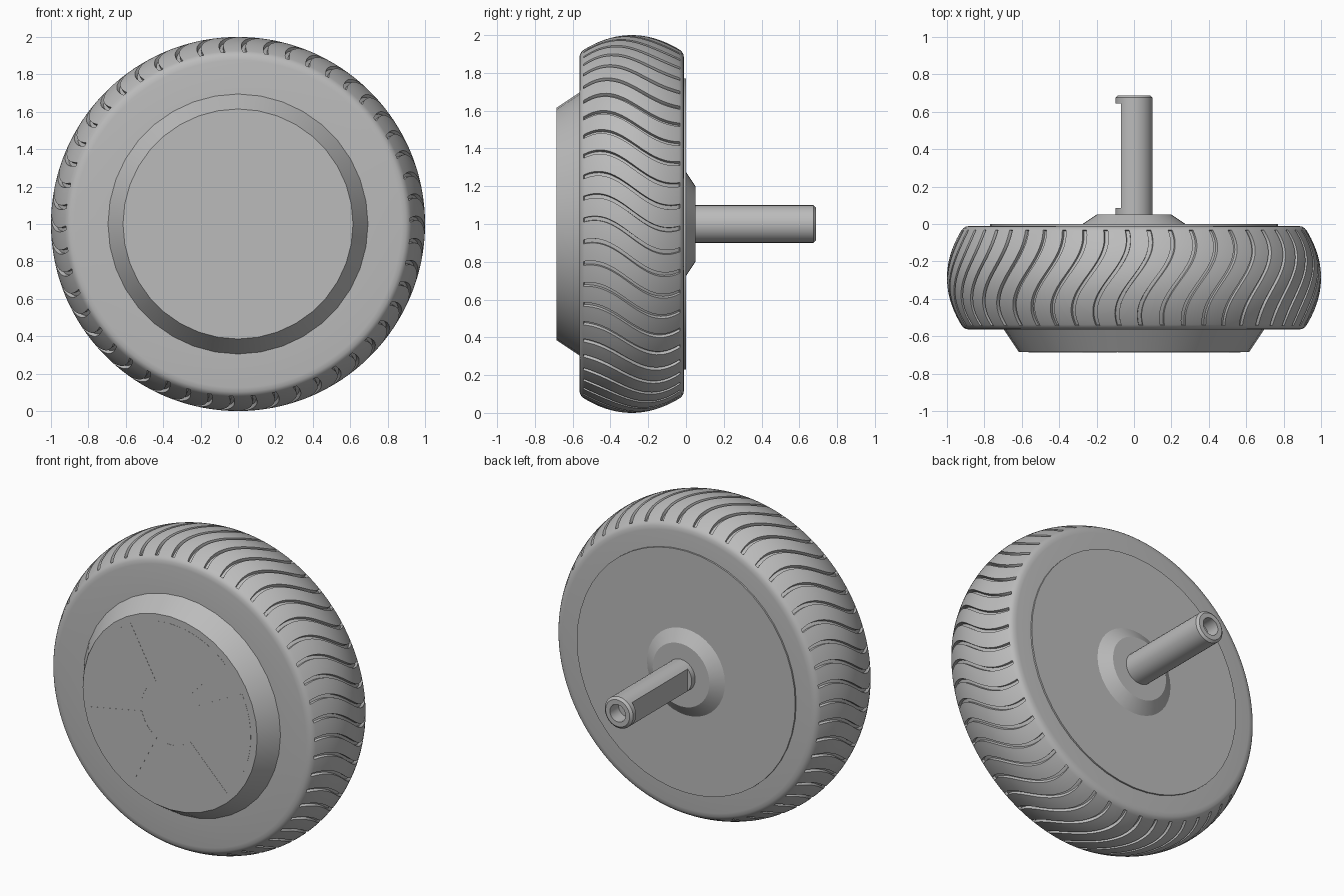
import bpy, bmesh, math

if "Cube" in bpy.data.objects:
    bpy.data.objects.remove(bpy.data.objects["Cube"], do_unlink=True)

grey = bpy.data.materials.new("plain_grey")
grey.use_nodes = True
grey.diffuse_color = (0.5, 0.5, 0.5, 1)
grey.node_tree.nodes["Principled BSDF"].inputs["Base Color"].default_value = (0.5, 0.5, 0.5, 1)


def finish(name, bm, angle=30):
    """Turn a bmesh into a named, shaded object standing on the floor."""
    bmesh.ops.remove_doubles(bm, verts=bm.verts, dist=1e-5)
    bmesh.ops.recalc_face_normals(bm, faces=bm.faces)
    mesh = bpy.data.meshes.new(name)
    bm.to_mesh(mesh)
    bm.free()
    mesh.materials.append(grey)
    obj = bpy.data.objects.new(name, mesh)
    obj.location.z = 1
    bpy.context.collection.objects.link(obj)
    bpy.ops.object.select_all(action="DESELECT")
    obj.select_set(True)
    bpy.context.view_layer.objects.active = obj
    bpy.ops.object.shade_smooth_by_angle(angle=math.radians(angle))
    return obj


def skin(bm, rows):
    """Join closed rows of points with quads."""
    rings = [[bm.verts.new(p) for p in row] for row in rows]
    for a, b in zip(rings, rings[1:]):
        for i in range(len(a)):
            j = (i + 1) % len(a)
            bm.faces.new((a[i], a[j], b[j], b[i]))
    return rings


def lathe(name, profile, segments, flat=None, angle=30):
    """Spin (radius, y) points round the axle; flat = (y0, y1, x limit)."""
    bm = bmesh.new()
    rows = []
    for r, y in profile:
        row = []
        for i in range(segments):
            a = math.tau * i / segments
            x, z = r * math.cos(a), r * math.sin(a)
            if flat and flat[0] <= y <= flat[1]:
                x = max(x, flat[2])
            row.append((x, y, z))
        rows.append(row)
    rings = skin(bm, rows)
    bm.faces.new(rings[0])
    bm.faces.new(rings[-1])
    return finish(name, bm, angle)


# Tyre: crowned tread with S-shaped grooves sunk into the surface
GROOVES, MID, HALF = 50, -0.2875, 0.2775
GROOVE_WIDTH, DEPTH = 0.024, 0.02
pitch = math.tau / GROOVES
crown = [(1 - 1.2 * u * u, u, DEPTH) for u in (-0.25 + 0.02 * i for i in range(26))]
shoulder = [(0.921, 0.256, 0), (0.912, 0.266, 0), (0.898, 0.274, 0), (0.875, HALF, 0), (0.6, HALF, 0)]
tread = [(r, -u, d) for r, u, d in reversed(shoulder)] + crown + shoulder
w = GROOVE_WIDTH / 2
section = [(-w, 0), (-w * 0.85, 1), (w * 0.85, 1), (w, 0)]
section += [(w + (pitch - 2 * w) * k / 4, 0) for k in (1, 2, 3)]

rows = []
for r, u, depth in tread:
    sway = 0.095 * math.sin(2.2 * u / HALF)
    row = []
    for g in range(GROOVES):
        for offset, sunk in section:
            a = g * pitch + offset + sway
            rr = r - depth * sunk
            row.append((rr * math.sin(a), MID + u, rr * math.cos(a)))
    rows.append(row)
bm = bmesh.new()
rings = skin(bm, rows)
bm.faces.new(rings[0])
bm.faces.new(rings[-1])
finish("tyre", bm, 35)

# Front hub cover and thin back plate
lathe("front_hub", [(0.695, -0.55), (0.695, -0.565), (0.615, -0.685)], 36)
lathe("back_plate", [(0.77, -0.02), (0.77, 0)], 48)

# Five very thin panels between the spokes of the hub cover
for k in range(5):
    bm = bmesh.new()
    mid = math.radians(73 + 72 * k)
    angles = [mid + math.radians(s) for s in range(-26, 27, 4)]
    outline = [(0.57, a) for a in angles] + [(0.2, a) for a in reversed(angles)]
    face = bm.faces.new([bm.verts.new((r * math.cos(a), -0.684, r * math.sin(a))) for r, a in outline])
    out = bmesh.ops.extrude_face_region(bm, geom=[face])
    top = [v for v in out["geom"] if isinstance(v, bmesh.types.BMVert)]
    bmesh.ops.translate(bm, verts=top, vec=(0, -0.002, 0))
    finish("hub_panel_%d" % (k + 1), bm)

# Axle flange, and axle with a flat on one side and a drilled end
lathe("axle_flange", [(0.275, -0.01), (0.275, 0), (0.2, 0.05)], 36)
lathe("axle", [(0.1, 0.04), (0.1, 0.085), (0.1, 0.0851), (0.1, 0.6449), (0.1, 0.645),
               (0.1, 0.675), (0.085, 0.688), (0.055, 0.688), (0.055, 0.6)],
      32, flat=(0.0851, 0.6449, -0.0707))
